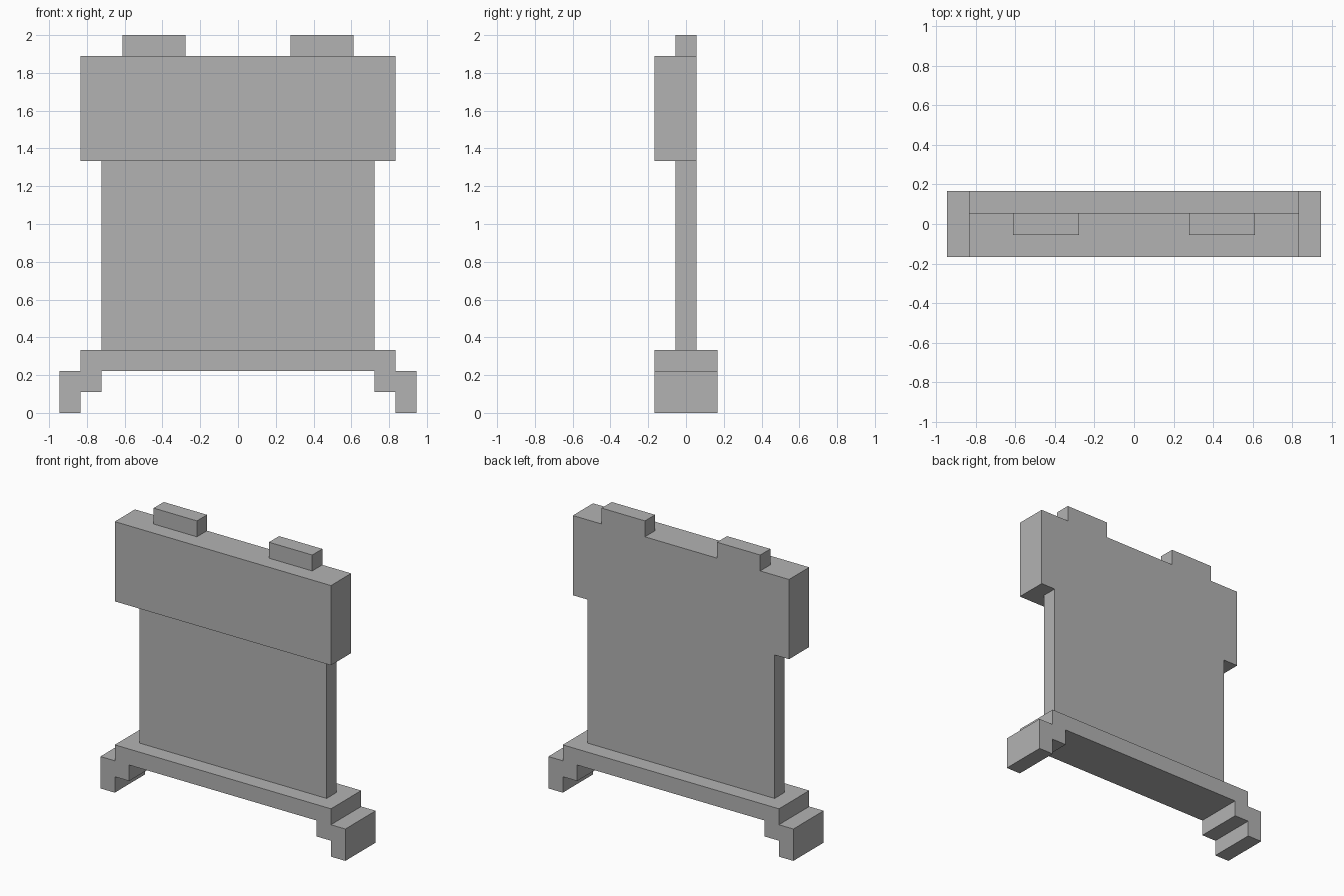
import bpy
import bmesh

if "Cube" in bpy.data.objects:
    bpy.data.objects.remove(bpy.data.objects["Cube"], do_unlink=True)

U = 1 / 9  # grid unit: the model is 18 units tall

grey = bpy.data.materials.new("plain_grey")
grey.use_nodes = True
colour = (0.45, 0.45, 0.45, 1)
grey.diffuse_color = colour
grey.node_tree.nodes["Principled BSDF"].inputs["Base Color"].default_value = colour


def extruded_part(name, right_half, y_front, y_back):
    """Mirror a half outline of (x, z) units and extrude it along y."""
    outline = right_half + [(-x, z) for x, z in reversed(right_half)]
    bm = bmesh.new()
    face = bm.faces.new([bm.verts.new((x * U, y_front * U, z * U)) for x, z in outline])
    extruded = bmesh.ops.extrude_face_region(bm, geom=[face])["geom"]
    verts = [v for v in extruded if isinstance(v, bmesh.types.BMVert)]
    bmesh.ops.translate(bm, verts=verts, vec=(0, (y_back - y_front) * U, 0))
    bmesh.ops.recalc_face_normals(bm, faces=bm.faces)
    mesh = bpy.data.meshes.new(name)
    bm.to_mesh(mesh)
    bm.free()
    mesh.materials.append(grey)
    obj = bpy.data.objects.new(name, mesh)
    bpy.context.collection.objects.link(obj)
    return obj


# Base beam with stepped feet
extruded_part("stepped_base",
              [(6.5, 2), (6.5, 1), (7.5, 1), (7.5, 0), (8.5, 0),
               (8.5, 2), (7.5, 2), (7.5, 3)], -1.5, 1.5)

# Thin upright panel, widened at the head, with two tabs on top
extruded_part("upright_panel",
              [(6.5, 3), (6.5, 12), (7.5, 12), (7.5, 17), (5.5, 17),
               (5.5, 18), (2.5, 18), (2.5, 17)], -0.5, 0.5)

# Thick block on the front of the head
extruded_part("head_front_block", [(7.5, 12), (7.5, 17)], -1.5, -0.5)
